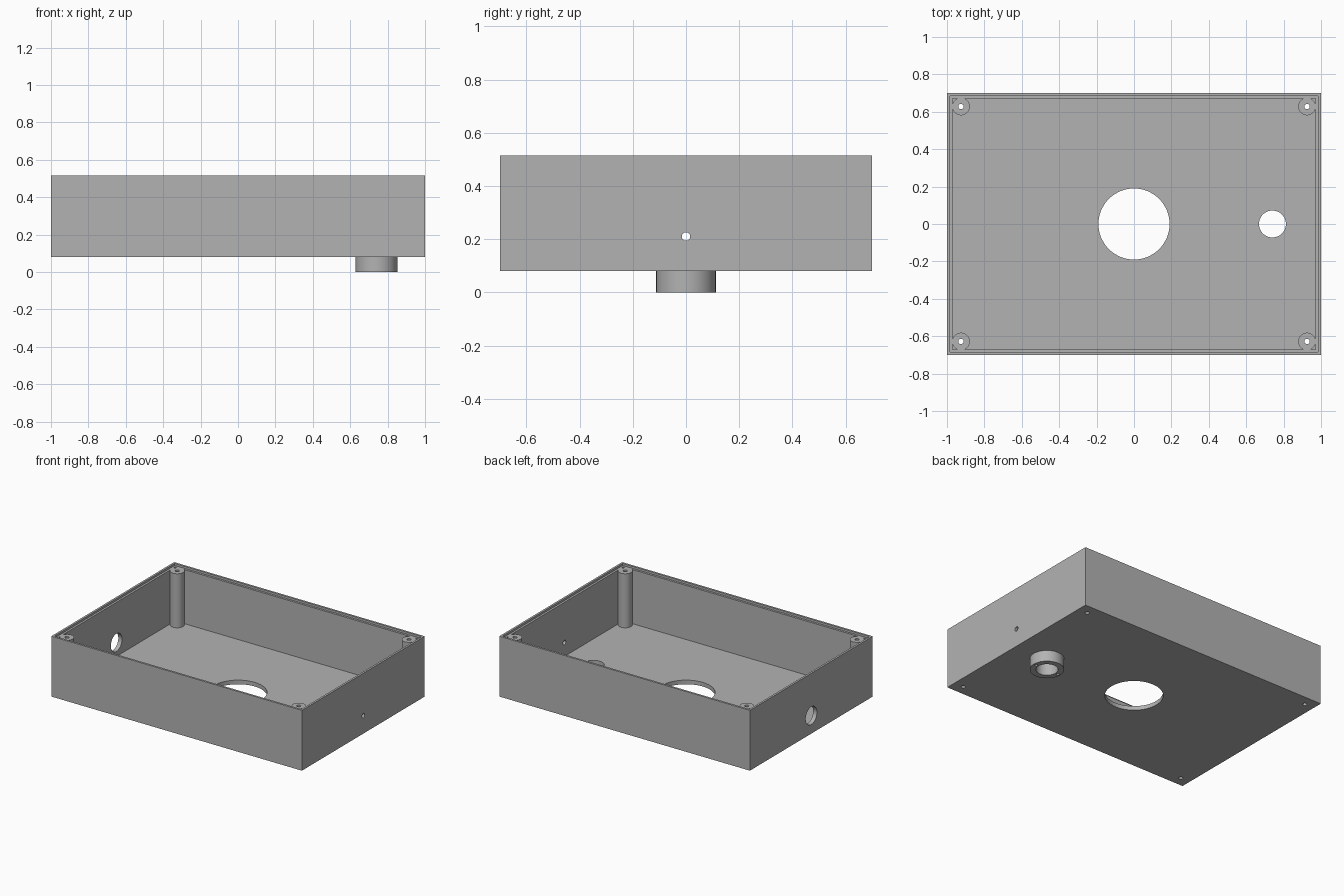
import bpy
import math
from mathutils import Matrix

if "Cube" in bpy.data.objects:
    bpy.data.objects.remove(bpy.data.objects["Cube"], do_unlink=True)

# Main dimensions
HALF_X, HALF_Y = 1.0, 0.70
BASE, RIM = 0.08, 0.515
WALL = 0.03
LEDGE = RIM - 0.015
PORT_Z = 0.21
COLLAR_X = 0.74

grey = bpy.data.materials.new("plain grey")
grey.use_nodes = True
GREY = (0.45, 0.45, 0.45, 1)
grey.diffuse_color = GREY
grey.node_tree.nodes["Principled BSDF"].inputs["Base Color"].default_value = GREY


def box(name, inset, z0, z1):
    """Box following the case outline, moved inwards by inset."""
    bpy.ops.mesh.primitive_cube_add(size=1)
    ob = bpy.context.object
    ob.name = name
    size = (2 * (HALF_X - inset), 2 * (HALF_Y - inset), z1 - z0)
    ob.data.transform(Matrix.Translation((0, 0, (z0 + z1) / 2)) @ Matrix.Diagonal((*size, 1)))
    return ob


def cylinder(name, radius, x, y, z0, z1, sides=48):
    bpy.ops.mesh.primitive_cylinder_add(vertices=sides, radius=radius, depth=z1 - z0)
    ob = bpy.context.object
    ob.name = name
    ob.data.transform(Matrix.Translation((x, y, (z0 + z1) / 2)))
    return ob


def side_drill(radius, x):
    """Cutter along x for a round port in a side wall."""
    ob = cylinder("port_cutter", radius, 0, 0, -0.1, 0.1)
    turn = Matrix.Rotation(math.pi / 2, 4, 'Y')
    ob.data.transform(Matrix.Translation((x, 0, PORT_Z)) @ turn)
    return ob


def cut(target, cutters):
    for cutter in cutters:
        cutter.hide_render = True
        mod = target.modifiers.new("cut", 'BOOLEAN')
        mod.operation = 'DIFFERENCE'
        mod.solver = 'EXACT'
        mod.object = cutter
        bpy.context.view_layer.objects.active = target
        bpy.ops.object.modifier_apply(modifier=mod.name)
        bpy.data.objects.remove(cutter, do_unlink=True)


def finish(ob):
    ob.data.materials.clear()
    ob.data.materials.append(grey)
    bpy.ops.object.select_all(action='DESELECT')
    ob.select_set(True)
    bpy.context.view_layer.objects.active = ob
    bpy.ops.object.shade_smooth_by_angle(angle=math.radians(30))


corners = [(sx * 0.925, sy * 0.628, sx, sy) for sx in (-1, 1) for sy in (-1, 1)]

# Open case with a stepped rim for the lid, floor openings and side ports
case = box("case", 0, BASE, RIM)
cut(case, [
    box("cavity_cutter", WALL, BASE + WALL, RIM + 0.1),
    box("rim_step_cutter", WALL / 2, LEDGE, RIM + 0.1),
    cylinder("large_opening_cutter", 0.19, 0, 0, 0, 0.2, 64),
    cylinder("collar_opening_cutter", 0.072, COLLAR_X, 0, 0, 0.2),
    side_drill(0.064, -HALF_X),
    side_drill(0.016, HALF_X),
] + [cylinder("screw_cutter", 0.014, x, y, 0, 0.2, 24) for x, y, _, _ in corners])
finish(case)

# Corner screw posts, drilled right through
for x, y, sx, sy in corners:
    name = ("back" if sy > 0 else "front") + ("_left" if sx > 0 else "_right") + "_screw_post"
    post = cylinder(name, 0.047, x, y, BASE + WALL, LEDGE)
    cut(post, [cylinder("post_cutter", 0.014, x, y, 0, 0.6, 24)])
    finish(post)

# Collar under the floor with its bore and two blind screw holes
collar = cylinder("collar", 0.112, COLLAR_X, 0, 0, BASE, 64)
cut(collar, [cylinder("bore_cutter", 0.072, COLLAR_X, 0, -0.1, 0.2)] +
    [cylinder("pin_cutter", 0.01, COLLAR_X + s * 0.092, 0, -0.1, 0.07, 20) for s in (-1, 1)])
finish(collar)
